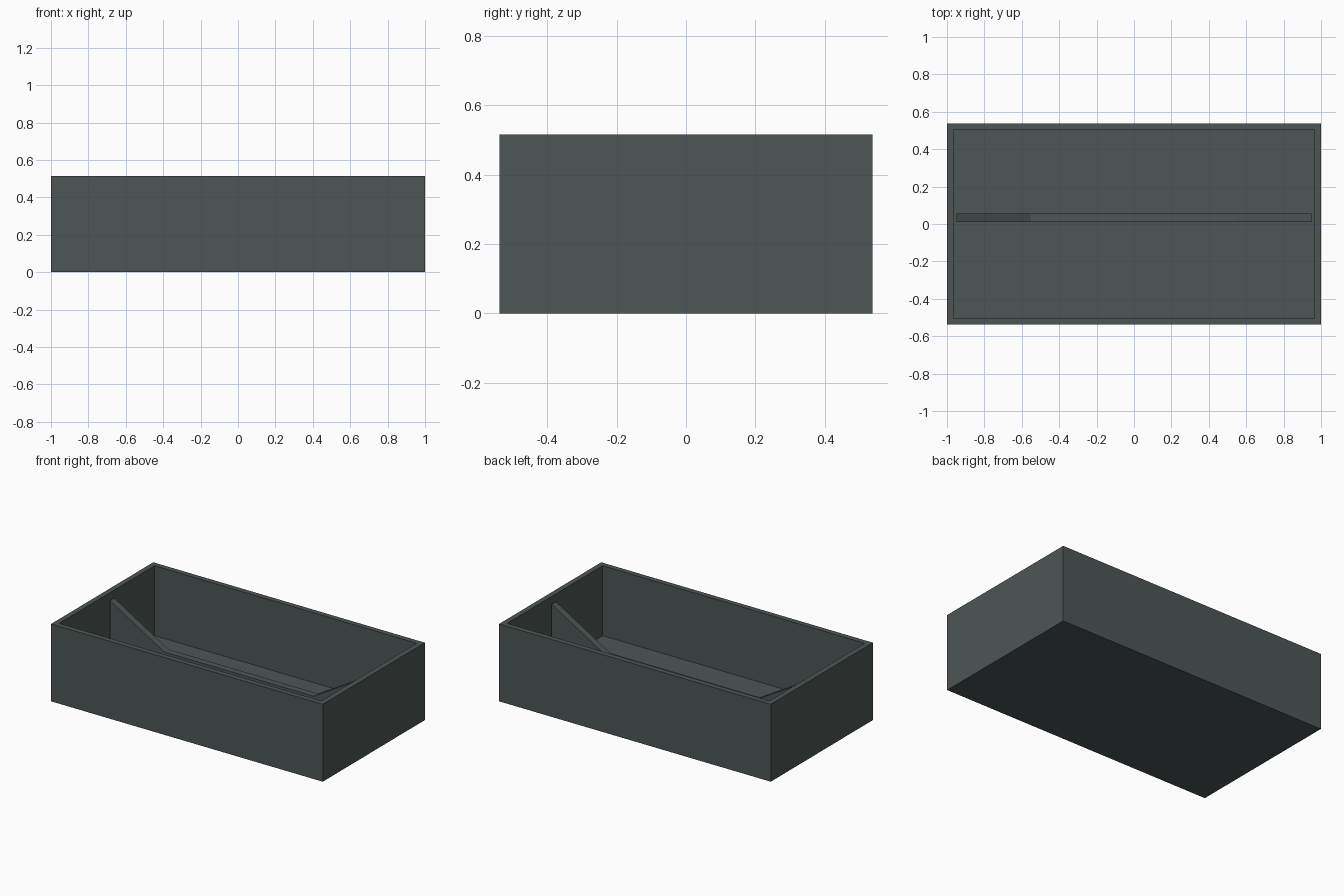
import bpy, bmesh

if "Cube" in bpy.data.objects:
    bpy.data.objects.remove(bpy.data.objects["Cube"])

L, W, H, T = 1.0, 0.537, 0.515, 0.05   # half length, half width, height, wall

mat = bpy.data.materials.new("dark slate grey")
mat.diffuse_color = (0.075, 0.092, 0.09, 1)
mat.use_nodes = True
mat.node_tree.nodes["Principled BSDF"].inputs["Base Color"].default_value = mat.diffuse_color


def add_object(name, bm):
    bmesh.ops.recalc_face_normals(bm, faces=bm.faces)
    me = bpy.data.meshes.new(name)
    bm.to_mesh(me)
    bm.free()
    me.materials.append(mat)
    ob = bpy.data.objects.new(name, me)
    bpy.context.collection.objects.link(ob)
    return ob


# Open tray: a box whose top is inset and pushed down to the floor
bm = bmesh.new()
bmesh.ops.create_cube(bm, size=2)
for v in bm.verts:
    v.co = (v.co.x * L, v.co.y * W, (v.co.z + 1) / 2 * H)
bm.normal_update()
top = max(bm.faces, key=lambda f: f.calc_center_median().z)
bmesh.ops.inset_region(bm, faces=[top], thickness=T)
ext = bmesh.ops.extrude_discrete_faces(bm, faces=[top])["faces"]
for v in ext[0].verts:
    v.co.z = T
add_object("tray", bm)

# Lengthwise divider: low in the middle, sloping up to both end walls
half = [(0.55, 0.24), (0.95, 0.475), (0.95, T)]
profile = half + [(-x, z) for x, z in reversed(half)]
bm = bmesh.new()
face = bm.faces.new([bm.verts.new((x, 0.01, z)) for x, z in profile])
ext = bmesh.ops.extrude_face_region(bm, geom=[face])["geom"]
bmesh.ops.translate(bm, vec=(0, 0.045, 0),
                    verts=[g for g in ext if isinstance(g, bmesh.types.BMVert)])
add_object("divider", bm)
